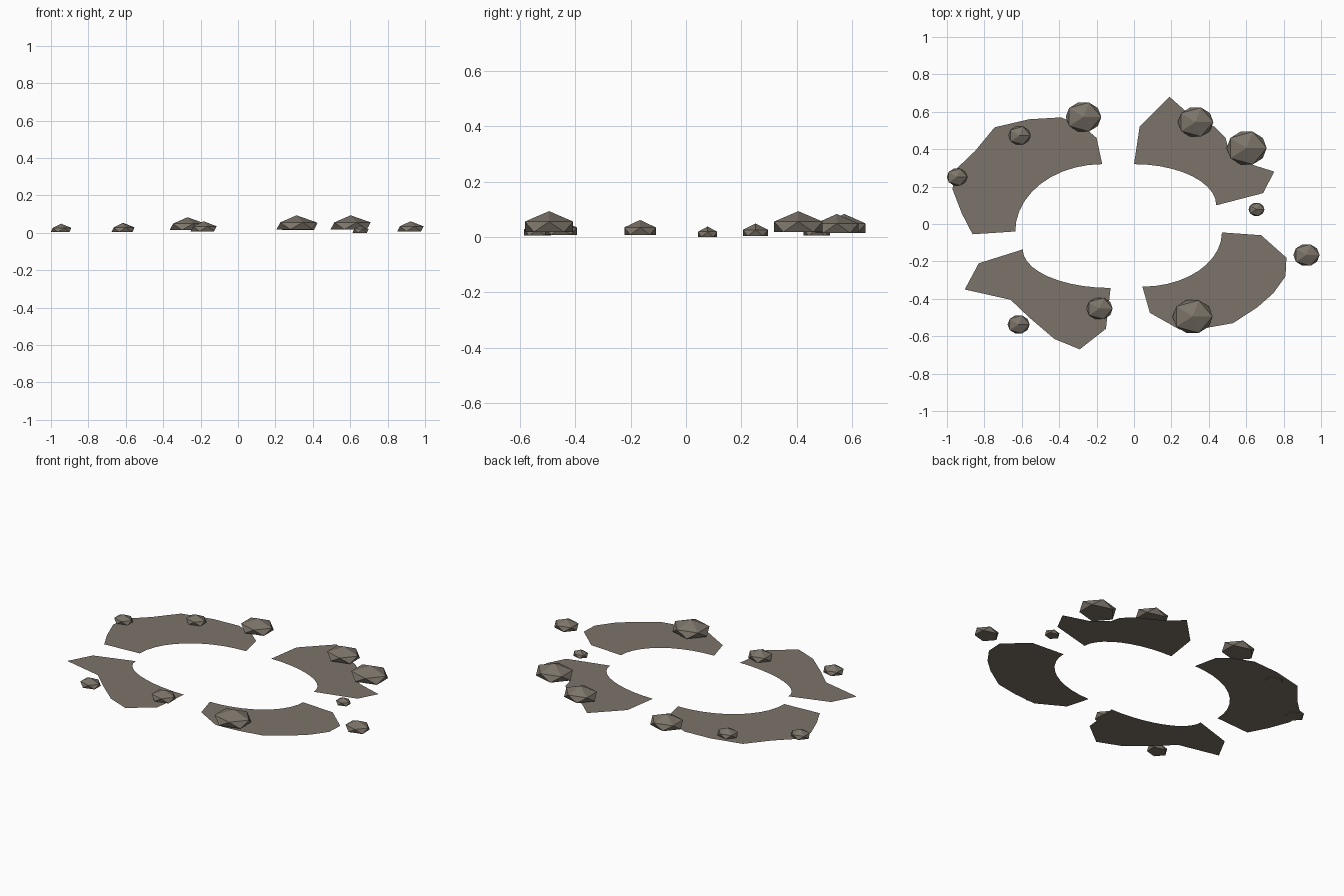
import bpy
import bmesh
from math import sin, cos, pi

cube = bpy.data.objects.get("Cube")
if cube:
    bpy.data.objects.remove(cube, do_unlink=True)

stone = bpy.data.materials.new("grey_brown_stone")
stone.use_nodes = True
stone_colour = (0.2, 0.175, 0.142, 1)
stone.diffuse_color = stone_colour
shader = next(n for n in stone.node_tree.nodes if n.type == "BSDF_PRINCIPLED")
shader.inputs["Base Color"].default_value = stone_colour
shader.inputs["Roughness"].default_value = 0.9

PATCH_HEIGHT = 0.006
ARC_STEPS = 10


def finish(bm, name):
    """Turn a bmesh into a flat-shaded stone object."""
    mesh = bpy.data.meshes.new(name)
    bm.to_mesh(mesh)
    bm.free()
    mesh.materials.append(stone)
    obj = bpy.data.objects.new(name, mesh)
    bpy.context.collection.objects.link(obj)
    return obj


def ground_patch(name, outer, centre):
    """Flat sheet: ragged outer edge, closed by a quarter-ellipse inner edge."""
    start, end = outer[0], outer[-1]
    cx, cy = centre
    points = list(outer)
    for i in range(1, ARC_STEPS):
        a = pi / 2 * i / ARC_STEPS
        points.append((cx + (end[0] - cx) * cos(a) + (start[0] - cx) * sin(a),
                       cy + (end[1] - cy) * cos(a) + (start[1] - cy) * sin(a)))
    bm = bmesh.new()
    face = bm.faces.new([bm.verts.new((x, y, PATCH_HEIGHT)) for x, y in points])
    face.normal_update()
    if face.normal.z < 0:
        face.normal_flip()
    bmesh.ops.triangulate(bm, faces=[face])
    finish(bm, name)


def rock(name, x, y, width):
    """Squat icosahedron with its lower half flattened onto one level."""
    bottom = (width - 0.085) * 0.14
    top = 0.038 + (width - 0.085) * 0.43
    shoulder = (bottom + top) / 2
    bm = bmesh.new()
    bmesh.ops.create_icosphere(bm, subdivisions=1, radius=1)
    for v in bm.verts:
        level = top if v.co.z > 0.9 else shoulder if v.co.z > 0 else bottom
        v.co = (x + v.co.x * width * 0.56, y + v.co.y * width * 0.48, level)
    finish(bm, name)


# Four ragged ground patches around the open centre
ground_patch("ground_patch_back_right", [
    (-.17, .32), (-.2, .46), (-.27, .52), (-.39, .57), (-.56, .56), (-.745, .517),
    (-.85, .39), (-.96, .285), (-.97, .185), (-.92, .055), (-.863, -.055),
    (-.635, -.04)], centre=(-.17, -.04))
ground_patch("ground_patch_back_left", [
    (0, .32), (.03, .52), (.19, .68), (.28, .6), (.43, .52), (.49, .46),
    (.505, .4), (.59, .33), (.75, .28), (.69, .165), (.44, .1)], centre=(0, .1))
ground_patch("ground_patch_front_right", [
    (-.595, -.136), (-.83, -.21), (-.905, -.35), (-.66, -.405), (-.56, -.5),
    (-.425, -.615), (-.29, -.67), (-.15, -.56), (-.125, -.342)],
    centre=(-.125, -.136))
ground_patch("ground_patch_front_left", [
    (.045, -.335), (.085, -.475), (.245, -.565), (.39, -.555), (.53, -.53),
    (.66, -.445), (.745, -.37), (.81, -.28), (.815, -.18), (.68, -.06),
    (.47, -.045)], centre=(.045, -.045))

# Rocks: x, y and width
rocks = {
    "large_rock_front": (.313, -.495, .214),
    "large_rock_back_left": (.602, .406, .214),
    "medium_rock_back_left": (.329, .545, .19),
    "medium_rock_back_right": (-.27, .572, .19),
    "small_rock_back_right": (-.612, .473, .118),
    "small_rock_right": (-.946, .251, .11),
    "pebble_left": (.655, .078, .085),
    "small_rock_left": (.922, -.166, .14),
    "small_rock_front_right": (-.617, -.537, .118),
    "small_rock_front": (-.184, -.452, .14),
}
for name, (x, y, width) in rocks.items():
    rock(name, x, y, width)
